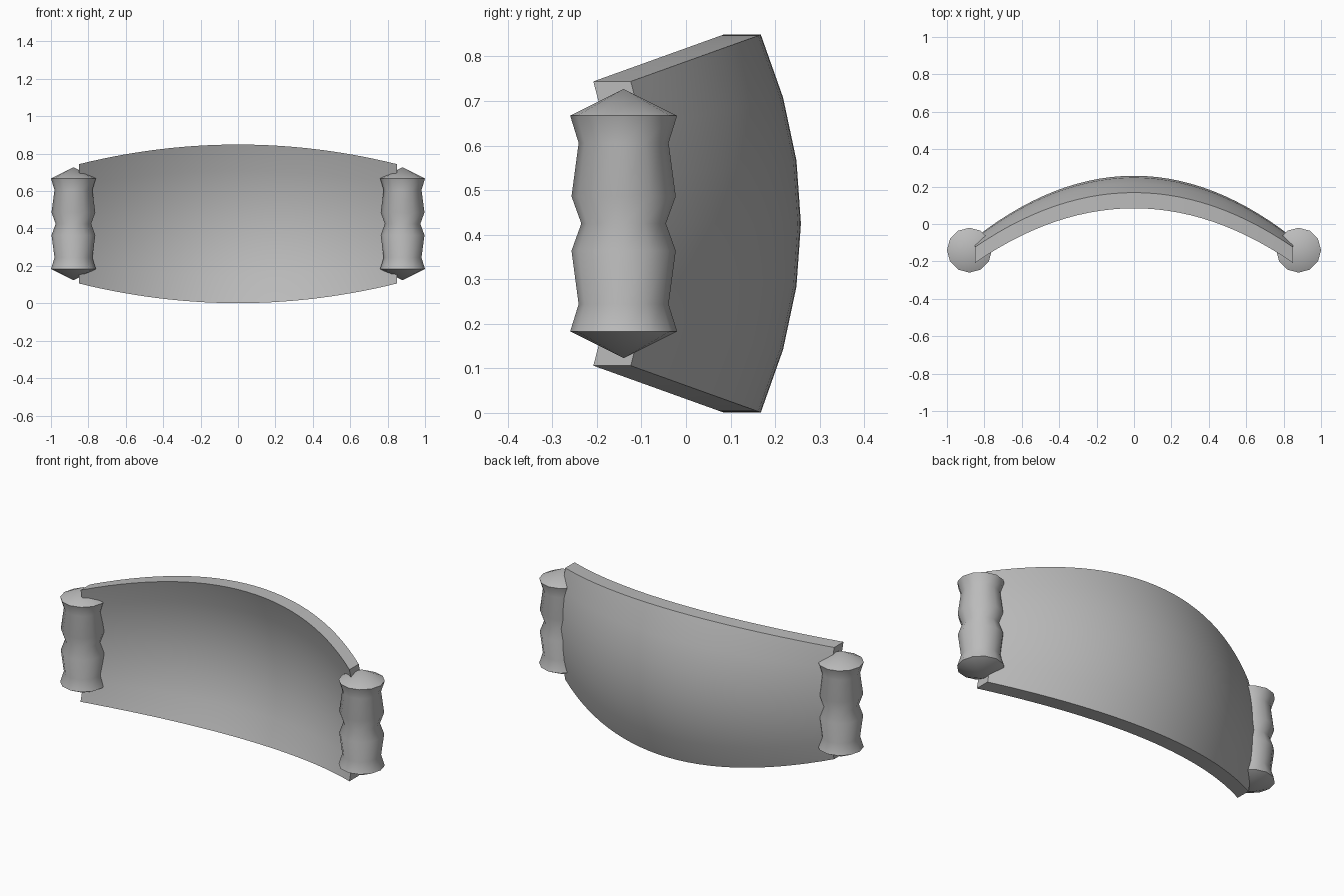
import bpy, bmesh, math

cube = bpy.data.objects.get("Cube")
if cube:
    bpy.data.objects.remove(cube, do_unlink=True)

grey = bpy.data.materials.new("plain grey")
grey.use_nodes = True
grey.diffuse_color = (0.5, 0.5, 0.5, 1)
grey.node_tree.nodes["Principled BSDF"].inputs["Base Color"].default_value = (0.5, 0.5, 0.5, 1)


def finish(bm, name, angle):
    """Turn a bmesh into a smooth-shaded object with sharp edges kept."""
    bmesh.ops.recalc_face_normals(bm, faces=bm.faces)
    mesh = bpy.data.meshes.new(name)
    bm.to_mesh(mesh)
    bm.free()
    mesh.materials.append(grey)
    obj = bpy.data.objects.new(name, mesh)
    bpy.context.collection.objects.link(obj)
    bpy.ops.object.select_all(action='DESELECT')
    obj.select_set(True)
    bpy.context.view_layer.objects.active = obj
    bpy.ops.object.shade_smooth_by_angle(angle=math.radians(angle))
    return obj


# Curved panel: bowed in plan, bulging backwards in height, constant depth
HALF_WIDTH, MID_Z, DEPTH = 0.85, 0.425, 0.084
COLS, ROWS = 28, 6


def panel_point(u, t, front):
    height = 0.424 - 0.105 * u * u
    bulge = 0.09 - 0.04 * u * u
    y = 0.168 - 0.292 * u * u + bulge * (1 - t * t)
    return (HALF_WIDTH * u, y - DEPTH * front, MID_Z + height * t)


bm = bmesh.new()
sheets = [[[bm.verts.new(panel_point(2 * i / COLS - 1, 2 * j / ROWS - 1, front))
            for j in range(ROWS + 1)] for i in range(COLS + 1)] for front in (0, 1)]
back, front = sheets
for s in sheets:
    for i in range(COLS):
        for j in range(ROWS):
            bm.faces.new((s[i][j], s[i + 1][j], s[i + 1][j + 1], s[i][j + 1]))
# Rim strips along the bottom, top and both ends
for j in (0, ROWS):
    for i in range(COLS):
        bm.faces.new((back[i][j], back[i + 1][j], front[i + 1][j], front[i][j]))
for i in (0, COLS):
    for j in range(ROWS):
        bm.faces.new((back[i][j], back[i][j + 1], front[i][j + 1], front[i][j]))
finish(bm, "curved_panel", 35)

# Ribbed end posts: half profile (radius, height from the middle), mirrored
SIDES = 12
half = [(0.095, 0), (0.117, 0.061), (0.101, 0.181), (0.12, 0.242)]
profile = [(r, -z) for r, z in reversed(half[1:])] + half
TIP = 0.302

for name, side in (("left_post", 1), ("right_post", -1)):
    bm = bmesh.new()
    cx, cy = side * 0.88, -0.14
    rings = [[bm.verts.new((cx + r * math.cos(math.tau * k / SIDES),
                            cy + r * math.sin(math.tau * k / SIDES), MID_Z + z))
              for k in range(SIDES)] for r, z in profile]
    for a, b in zip(rings, rings[1:]):
        for k in range(SIDES):
            n = (k + 1) % SIDES
            bm.faces.new((a[k], a[n], b[n], b[k]))
    # Pointed caps
    for ring, z in ((rings[0], -TIP), (rings[-1], TIP)):
        tip = bm.verts.new((cx, cy, MID_Z + z))
        for k in range(SIDES):
            bm.faces.new((ring[k], ring[(k + 1) % SIDES], tip))
    finish(bm, name, 48)
